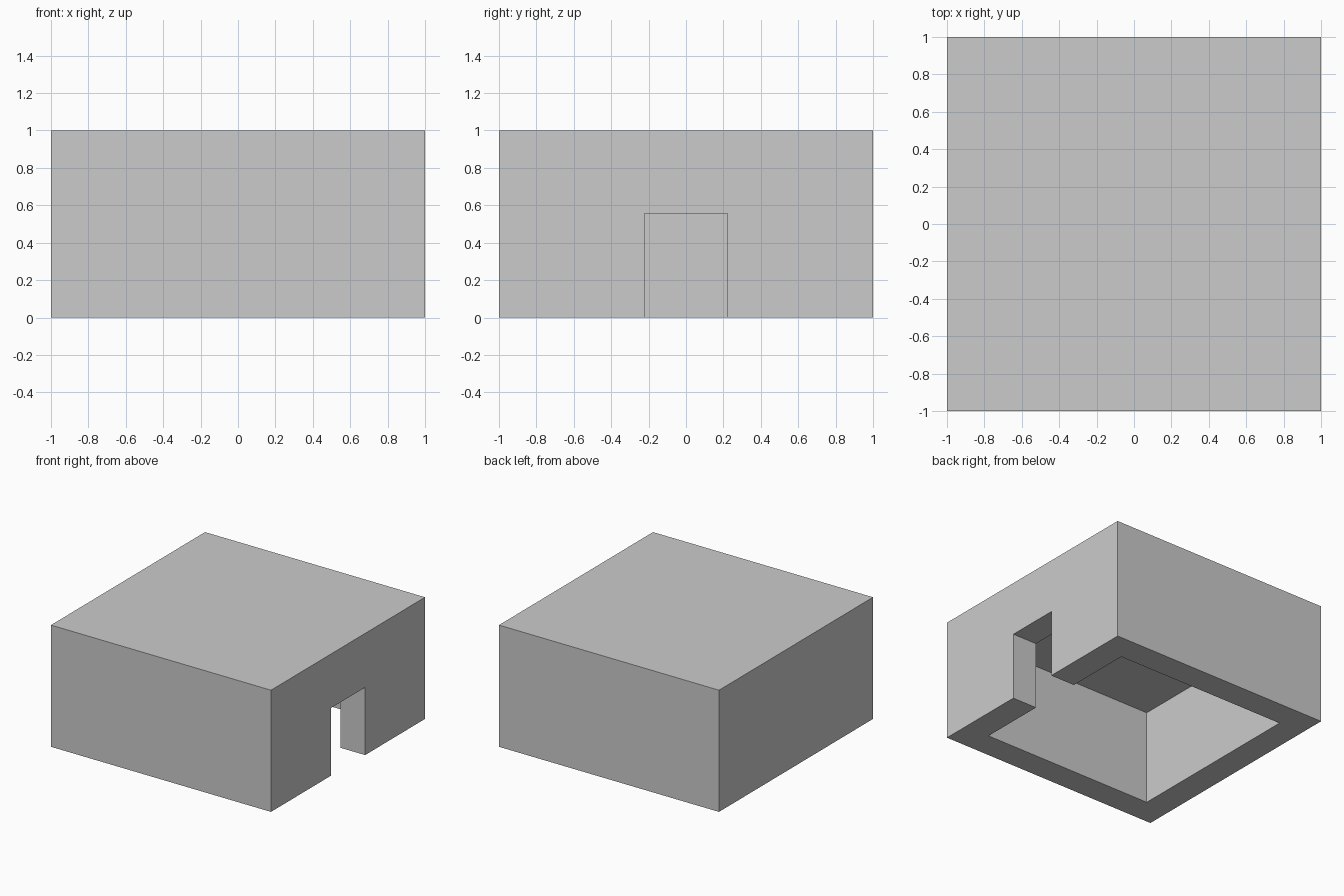
import bpy

if "Cube" in bpy.data.objects:
    bpy.data.objects.remove(bpy.data.objects["Cube"])

W = 2 / 9          # wall and roof thickness
DOOR_H = 0.556     # doorway height


def box(name, lo, hi):
    """Axis-aligned box between two corners."""
    centre = [(a + b) / 2 for a, b in zip(lo, hi)]
    bpy.ops.mesh.primitive_cube_add(size=1, location=centre)
    ob = bpy.context.object
    ob.name = name
    ob.scale = [b - a for a, b in zip(lo, hi)]
    bpy.ops.object.transform_apply(location=True, rotation=False, scale=True)
    return ob


def cut(target, cutter):
    """Subtract the cutter, then discard it."""
    cutter.hide_render = True
    mod = target.modifiers.new("cut", 'BOOLEAN')
    mod.operation = 'DIFFERENCE'
    mod.solver = 'EXACT'
    mod.object = cutter
    bpy.context.view_layer.objects.active = target
    bpy.ops.object.modifier_apply(modifier=mod.name)
    bpy.data.objects.remove(cutter)


# Solid block
shell = box("hollow_shell", (-1, -1, 0), (1, 1, 1))

# Inner room, open underneath
inner = 1 - W
cut(shell, box("room_cutter", (-inner, -inner, -0.5), (inner, inner, 1 - W)))

# Doorway through the right wall
cut(shell, box("door_cutter", (0.5, -W, -0.4), (1.5, W, DOOR_H)))
